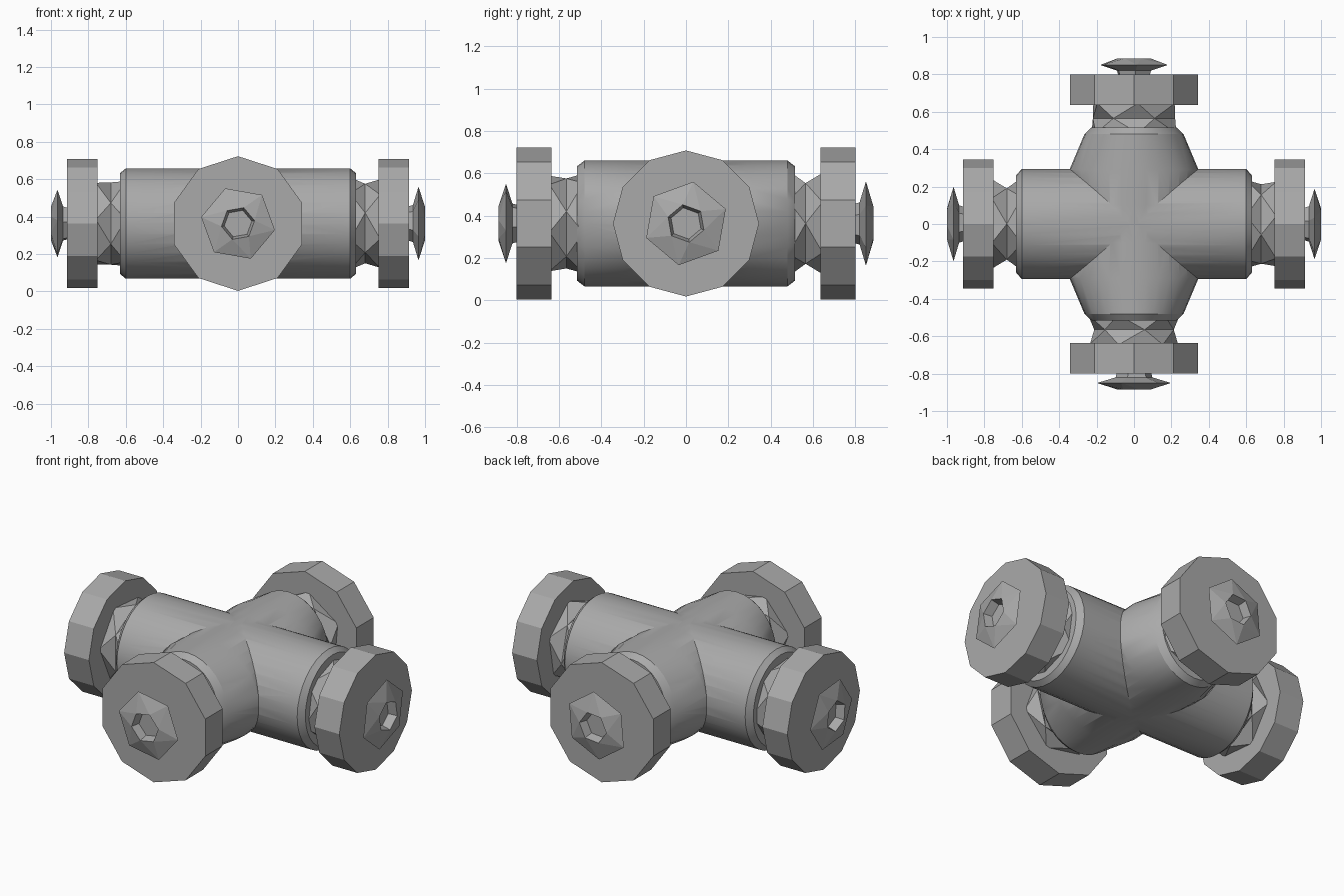
import bpy
import bmesh
from math import cos, sin, pi, radians
from mathutils import Vector

cube = bpy.data.objects.get("Cube")
if cube:
    bpy.data.objects.remove(cube, do_unlink=True)

CENTRE_Z = 0.363

metal = bpy.data.materials.new("grey_metal")
metal.use_nodes = True
grey = (0.4, 0.4, 0.4, 1)
metal.diffuse_color = grey
metal.node_tree.nodes["Principled BSDF"].inputs["Base Color"].default_value = grey


def loft(name, rings, sides, heading, phase=0):
    """Rings of (distance, horizontal radius, vertical radius, twist) along a heading."""
    out = Vector((cos(heading), sin(heading), 0))
    across = Vector((-sin(heading), cos(heading), 0))
    up = Vector((0, 0, 1))
    bm = bmesh.new()
    loops = []
    for dist, rh, rv, twist in rings:
        loop = []
        for i in range(sides):
            a = 2 * pi * i / sides + radians(phase + twist)
            p = out * dist + across * rh * cos(a) + up * (rv * sin(a) + CENTRE_Z)
            loop.append(bm.verts.new(p))
        loops.append(loop)
    for low, high in zip(loops, loops[1:]):
        for i in range(sides):
            j = (i + 1) % sides
            bm.faces.new((low[i], low[j], high[j], high[i]))
    bm.faces.new(loops[0][::-1])
    bm.faces.new(loops[-1])
    # Twisted quads become clean triangles
    bmesh.ops.triangulate(bm, faces=[f for f in bm.faces if len(f.verts) == 4])
    bmesh.ops.recalc_face_normals(bm, faces=bm.faces)
    mesh = bpy.data.meshes.new(name)
    bm.to_mesh(mesh)
    bm.free()
    mesh.materials.append(metal)
    obj = bpy.data.objects.new(name, mesh)
    bpy.context.collection.objects.link(obj)
    return obj


def mirrored(half):
    """Profile repeated on both sides of the middle."""
    return [(-d, h, v, t) for d, h, v, t in half] + [(d, h, v, t) for d, h, v, t in half[::-1]]


# Cross-shaped pipe body: a straight pipe joined with a flared one
body = loft("pipe_body", mirrored([(0.63, 0.26, 0.27, 0), (0.6, 0.295, 0.295, 0)]), 32, 0)
branch = loft("pipe_branch", mirrored([
    (0.515, 0.23, 0.27, 0), (0.48, 0.265, 0.297, 0), (0.29, 0.345, 0.297, 0),
    (0.1, 0.33, 0.297, 0)]), 32, pi / 2)
union = body.modifiers.new("join", "BOOLEAN")
union.operation = "UNION"
union.solver = "EXACT"
union.object = branch
bpy.context.view_layer.objects.active = body
body.select_set(True)
bpy.ops.object.modifier_apply(modifier=union.name)
bpy.data.objects.remove(branch, do_unlink=True)
bpy.ops.object.shade_smooth_by_angle(angle=radians(25))

# Each arm: name, heading, body end, flange sides, flange radius, flange phase, nut phase
arms = [
    ("left", 0, 0.63, 12, 0.345, 0, 20),
    ("back", pi / 2, 0.515, 10, 0.36, 90, 35),
    ("right", pi, 0.63, 12, 0.345, 0, 5),
    ("front", -pi / 2, 0.515, 10, 0.36, 90, 50),
]
for side, heading, end, sides, radius, phase, turn in arms:
    # Faceted neck between the body and the flange
    loft(side + "_neck", [
        (end - 0.03, 0.25, 0.25, 0), (end + 0.05, 0.22, 0.22, 25),
        (end + 0.13, 0.24, 0.24, 0)], 6, heading, turn)
    # Thick polygonal flange
    loft(side + "_flange", [
        (end + 0.12, radius, radius, 0), (end + 0.285, radius, radius, 0)],
        sides, heading, phase)
    # Short stem and pointed nut with a socket in its face
    loft(side + "_nut", [
        (end + 0.27, 0.09, 0.09, 0), (end + 0.305, 0.1, 0.1, 0),
        (end + 0.335, 0.2, 0.2, 0), (end + 0.37, 0.09, 0.09, 20),
        (end + 0.32, 0.075, 0.075, 20)], 6, heading, turn)
